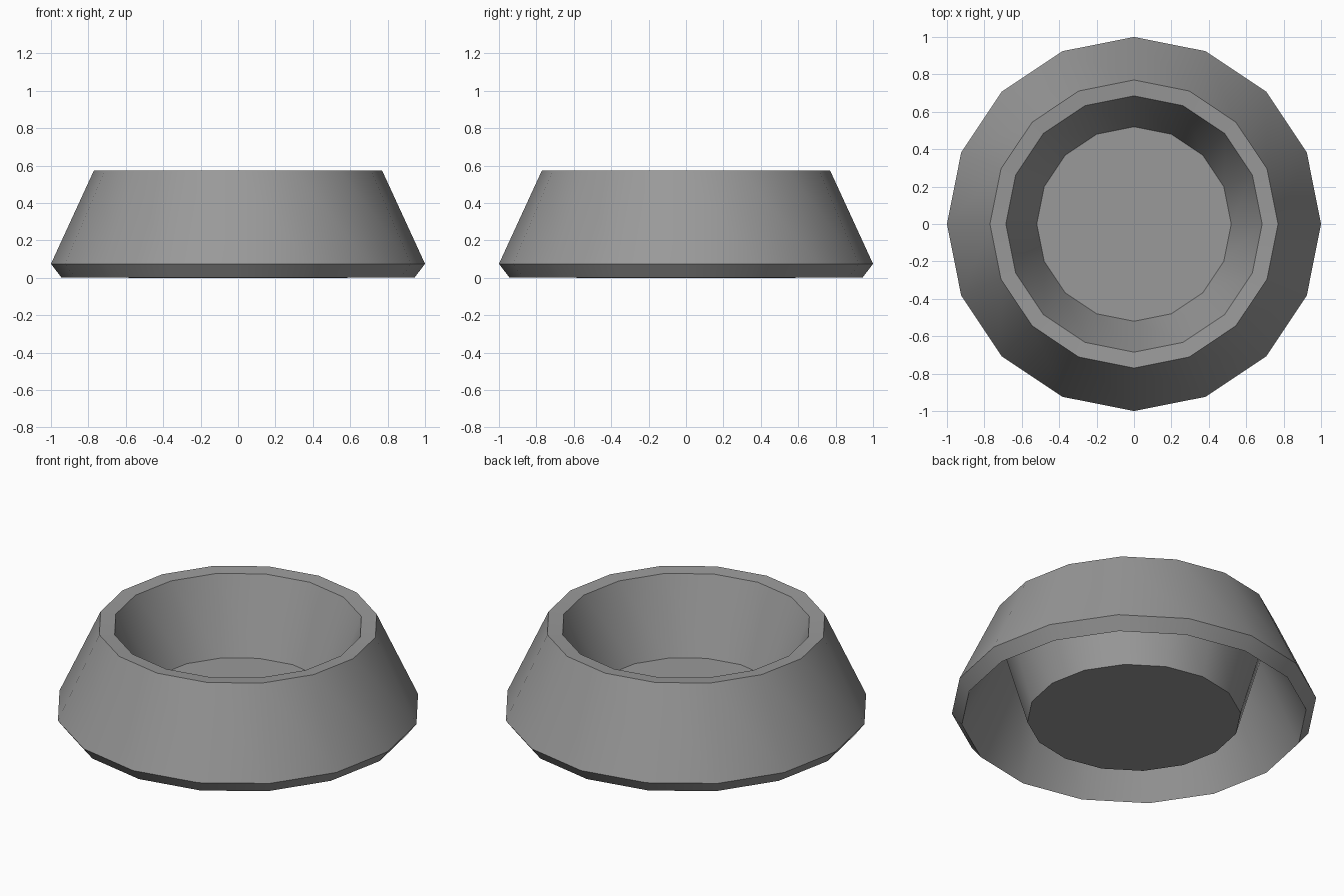
import bpy, bmesh, math

if "Cube" in bpy.data.objects:
    bpy.data.objects.remove(bpy.data.objects["Cube"])

SIDES = 16

# Profile (radius, height): bowl floor -> rim -> outer skirt -> hollow underside -> bowl base
profile = [
    (0.52, 0.134), (0.685, 0.568), (0.77, 0.575), (1.0, 0.075),
    (0.945, 0.003), (0.72, 0.47), (0.585, 0.0),
]


def lathe(name, points):
    bm = bmesh.new()
    rings = []
    for r, z in points:
        rings.append([bm.verts.new((r * math.cos(2 * math.pi * i / SIDES),
                                    r * math.sin(2 * math.pi * i / SIDES), z))
                      for i in range(SIDES)])
    for a, b in zip(rings, rings[1:]):
        for i in range(SIDES):
            j = (i + 1) % SIDES
            bm.faces.new((a[i], a[j], b[j], b[i]))
    # Cap the bowl floor and the base disc
    bm.faces.new(rings[0])
    bm.faces.new(rings[-1])
    bmesh.ops.recalc_face_normals(bm, faces=bm.faces)
    mesh = bpy.data.meshes.new(name)
    bm.to_mesh(mesh)
    bm.free()
    obj = bpy.data.objects.new(name, mesh)
    bpy.context.collection.objects.link(obj)
    return obj


# Bowl with flared skirt
bowl = lathe("bowl", profile)
bpy.context.view_layer.objects.active = bowl
bowl.select_set(True)
bpy.ops.object.shade_smooth_by_angle(angle=math.radians(30))

# Dark grey finish
grey = bpy.data.materials.new("dark_grey")
grey.diffuse_color = (0.32, 0.32, 0.32, 1)
grey.use_nodes = True
grey.node_tree.nodes["Principled BSDF"].inputs["Base Color"].default_value = grey.diffuse_color
bowl.data.materials.append(grey)
